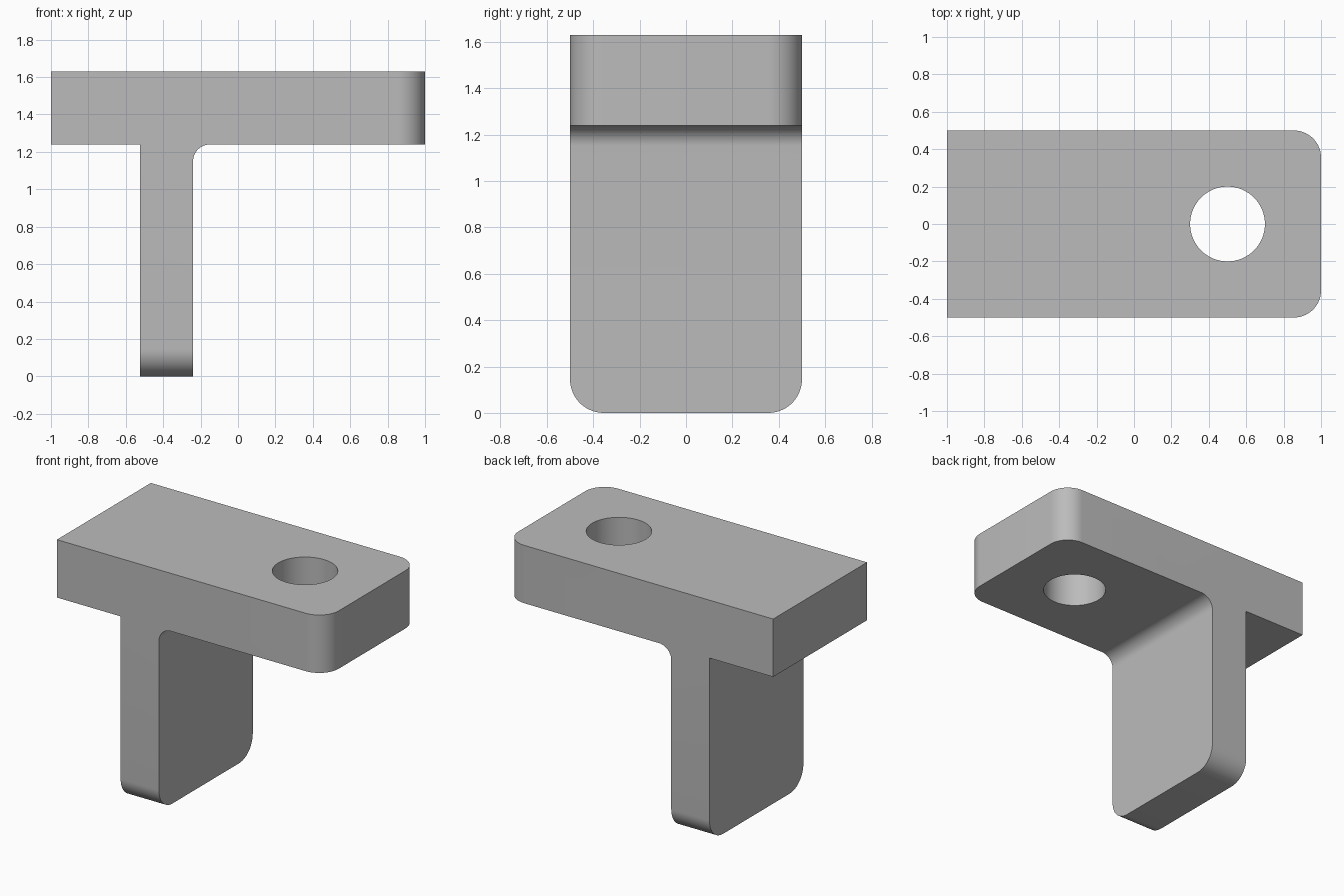
import bpy
import bmesh
from math import pi, sin, cos, radians

if "Cube" in bpy.data.objects:
    bpy.data.objects.remove(bpy.data.objects["Cube"])

# Overall sizes
HALF_DEPTH = 0.5
TOP, UNDERSIDE = 1.63, 1.24
LEG_BACK, LEG_FRONT = -0.525, -0.24
FILLET, CORNER = 0.09, 0.145

grey = bpy.data.materials.new("plain_grey")
grey.use_nodes = True
colour = (0.5, 0.5, 0.5, 1)
grey.diffuse_color = colour
grey.node_tree.nodes["Principled BSDF"].inputs["Base Color"].default_value = colour

# T-shaped side profile with a fillet in the inner corner
fillet = []
for i in range(13):
    a = pi - i * pi / 24
    fillet.append((LEG_FRONT + FILLET + FILLET * cos(a),
                   UNDERSIDE - FILLET + FILLET * sin(a)))
profile = [(-1, TOP), (-1, UNDERSIDE), (LEG_BACK, UNDERSIDE), (LEG_BACK, 0),
           (LEG_FRONT, 0), *fillet, (1, UNDERSIDE), (1, TOP)]

# Extrude the profile through the depth
bm = bmesh.new()
face = bm.faces.new([bm.verts.new((x, -HALF_DEPTH, z)) for x, z in profile])
sweep = bmesh.ops.extrude_face_region(bm, geom=[face])
moved = [g for g in sweep["geom"] if isinstance(g, bmesh.types.BMVert)]
bmesh.ops.translate(bm, vec=(0, 2 * HALF_DEPTH, 0), verts=moved)
bmesh.ops.recalc_face_normals(bm, faces=bm.faces)


# Round the plate's free end and the foot of the leg
def is_corner(edge):
    a, b = (v.co for v in edge.verts)
    if abs(a.y - b.y) > 0.01:
        return False
    return min(a.x, b.x) > 0.99 or max(a.z, b.z) < 0.01


bmesh.ops.bevel(bm, geom=[e for e in bm.edges if is_corner(e)], offset=CORNER,
                segments=14, profile=0.5, affect='EDGES')
mesh = bpy.data.meshes.new("bracket")
bm.to_mesh(mesh)
bm.free()
bracket = bpy.data.objects.new("bracket", mesh)
bpy.context.collection.objects.link(bracket)
mesh.materials.append(grey)

# Bolt hole through the plate
bpy.ops.mesh.primitive_cylinder_add(vertices=64, radius=0.2, depth=1,
                                    location=(0.5, 0, 1.435))
cutter = bpy.context.object
cutter.name = "hole_cutter"
cutter.data.materials.append(grey)
cutter.hide_render = True
cutter.hide_set(True)

bpy.context.view_layer.objects.active = bracket
bracket.select_set(True)
hole = bracket.modifiers.new("bolt_hole", 'BOOLEAN')
hole.operation = 'DIFFERENCE'
hole.solver = 'EXACT'
hole.object = cutter
bpy.ops.object.modifier_apply(modifier=hole.name)
bpy.data.objects.remove(cutter)

# Smooth the curved faces, keep the edges crisp
bpy.ops.object.shade_smooth_by_angle(angle=radians(30))
